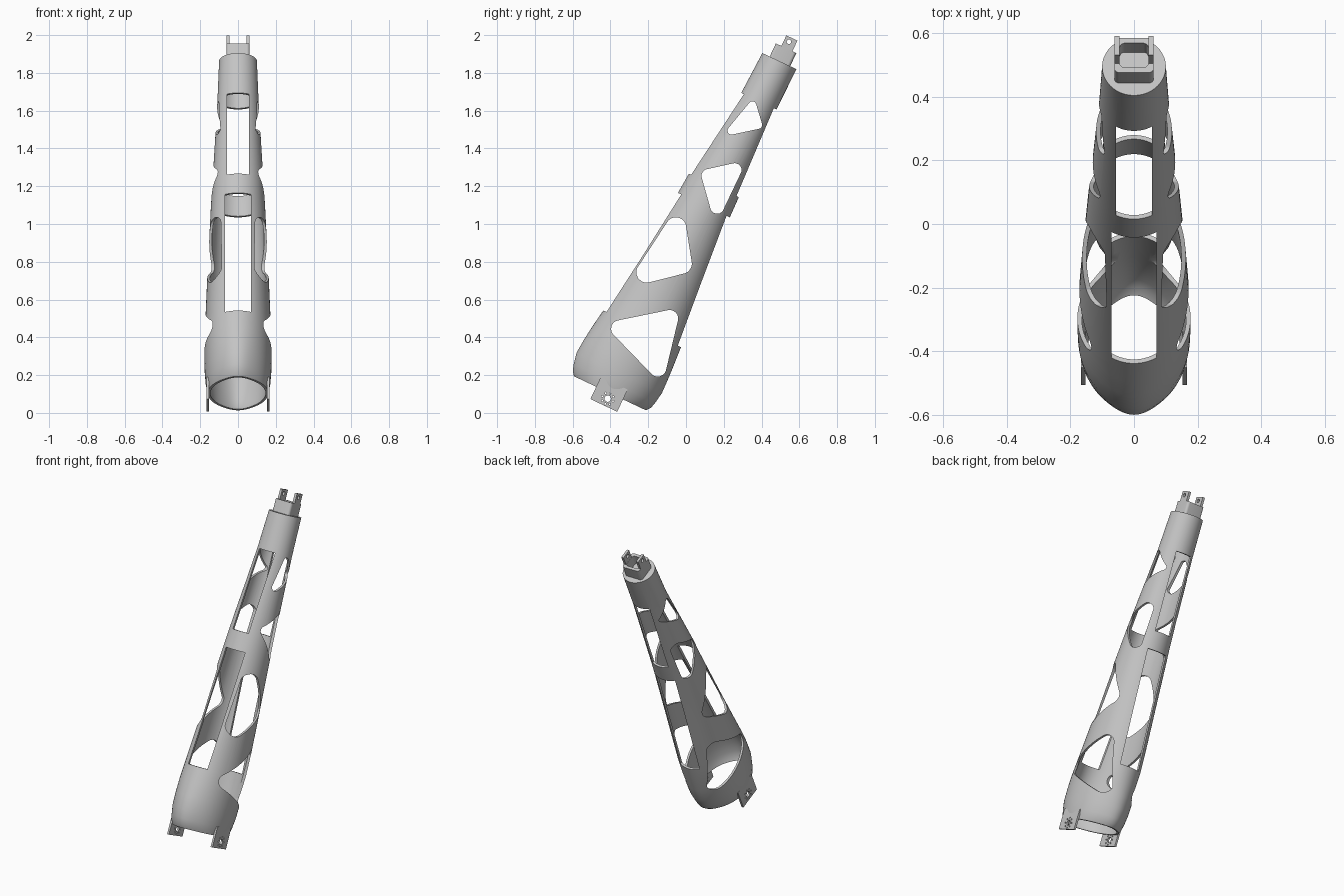
import bpy, bmesh, math
from mathutils import Vector, Matrix

cube = bpy.data.objects.get("Cube")
if cube:
    bpy.data.objects.remove(cube, do_unlink=True)

# The limb is built upright (x across, y front to back, z along) and then leaned back
LEAN = Matrix.Rotation(-math.asin(0.427), 4, 'X')
UNLEAN = LEAN.inverted()

grey = bpy.data.materials.new("light_grey")
grey.use_nodes = True
grey.diffuse_color = (0.55, 0.55, 0.55, 1)
grey.node_tree.nodes["Principled BSDF"].inputs["Base Color"].default_value = (0.55, 0.55, 0.55, 1)


def make(name, bm):
    bmesh.ops.recalc_face_normals(bm, faces=bm.faces)
    mesh = bpy.data.meshes.new(name)
    bm.to_mesh(mesh)
    bm.free()
    mesh.materials.append(grey)
    ob = bpy.data.objects.new(name, mesh)
    bpy.context.scene.collection.objects.link(ob)
    return ob


def prism(name, outline, axis, lo, hi):
    """Extrude a 2D outline along x (outline is y, z) or z (outline is x, y)."""
    bm = bmesh.new()
    place = (lambda p, h: (h, p[0], p[1])) if axis == 'x' else (lambda p, h: (p[0], p[1], h))
    face = bm.faces.new([bm.verts.new(place(p, lo)) for p in outline])
    out = bmesh.ops.extrude_face_region(bm, geom=[face])
    step = Vector(place((0, 0), hi - lo))
    bmesh.ops.translate(bm, vec=step, verts=[v for v in out["geom"] if isinstance(v, bmesh.types.BMVert)])
    return make(name, bm)


def rounded(corners, r, steps=10):
    """Round the corners of a convex polygon with true arcs."""
    pts, n = [], len(corners)
    for i in range(n):
        p = Vector(corners[i])
        a = (Vector(corners[i - 1]) - p).normalized()
        b = (Vector(corners[(i + 1) % n]) - p).normalized()
        half = a.angle(b) / 2
        mid = p + (a + b).normalized() * r / math.sin(half)
        start = p + a * r / math.tan(half) - mid
        end = p + b * r / math.tan(half) - mid
        for k in range(steps + 1):
            f = k / steps
            pts.append(mid + (start * (1 - f) + end * f).normalized() * r)
    return pts


def rect(x0, x1, y0, y1):
    return [(x0, y0), (x1, y0), (x1, y1), (x0, y1)]


def circle(cx, cy, r, n=24):
    return [(cx + r * math.cos(math.tau * i / n), cy + r * math.sin(math.tau * i / n)) for i in range(n)]


def cut(ob, cutters):
    for c in cutters:
        c.hide_render = True
        mod = ob.modifiers.new("cut", 'BOOLEAN')
        mod.operation, mod.solver, mod.object = 'DIFFERENCE', 'EXACT', c
    bpy.context.view_layer.update()
    deps = bpy.context.evaluated_depsgraph_get()
    mesh = bpy.data.meshes.new_from_object(ob.evaluated_get(deps))
    ob.modifiers.clear()
    ob.data = mesh
    for c in cutters:
        bpy.data.objects.remove(c, do_unlink=True)


def finish(ob, smooth=True):
    ob.data.transform(LEAN)
    if smooth:
        bpy.ops.object.select_all(action='DESELECT')
        ob.select_set(True)
        bpy.context.view_layer.objects.active = ob
        bpy.ops.object.shade_smooth_by_angle(angle=math.radians(35))


# Hollow tapering shell: height, centre, depth radius, width radius, ridge
PROFILE = [
    (-0.078, -0.408, 0.195, 0.160, 0.016),
    (-0.055, -0.408, 0.213, 0.165, 0.016),
    (-0.02, -0.409, 0.224, 0.171, 0.015),
    (0.04, -0.410, 0.238, 0.176, 0.012),
    (0.12, -0.408, 0.239, 0.178, 0.007),
    (0.20, -0.405, 0.236, 0.178, 0.003),
    (0.30, -0.400, 0.228, 0.175, 0),
    (0.65, -0.392, 0.190, 0.161, 0),
    (1.035, -0.384, 0.152, 0.143, 0),
    (1.152, -0.381, 0.146, 0.136, 0),
    (1.655, -0.356, 0.103, 0.109, 0),
    (1.895, -0.348, 0.100, 0.100, 0)]
WALL, SEG = 0.014, 96


def ring(bm, row, inset, z):
    _, c, ry, rx, ridge = row
    verts = []
    for i in range(SEG):
        a = math.tau * i / SEG
        depth = ry - inset + ridge * abs(math.cos(a)) ** 10
        verts.append(bm.verts.new(((rx - inset) * math.sin(a), c + depth * math.cos(a), z)))
    return verts


bm = bmesh.new()
loops = [ring(bm, p, WALL, p[0] - (0.02 if p is PROFILE[-1] else 0)) for p in reversed(PROFILE)]
loops += [ring(bm, p, 0, p[0]) for p in PROFILE]
for low, high in zip(loops, loops[1:]):
    for i in range(SEG):
        j = (i + 1) % SEG
        bm.faces.new((low[i], low[j], high[j], high[i]))
bm.faces.new(loops[0])
bm.faces.new(loops[-1])
shell = make("tapered_shell", bm)

# Rounded triangular side windows, given as world y, z corners and corner radius
WINDOWS = [
    ([(-0.441, 0.473), (-0.125, 0.147), (-0.026, 0.558)], 0.045),
    ([(-0.33, 0.657), (0.038, 0.75), (-0.022, 1.129)], 0.054),
    ([(0.073, 1.282), (0.156, 0.988), (0.322, 1.337)], 0.036),
    ([(0.186, 1.461), (0.409, 1.509), (0.36, 1.672)], 0.021)]
cutters = []
for corners, r in WINDOWS:
    local = [(UNLEAN @ Vector((0, y, z))).yz for y, z in corners]
    cutters.append(prism("window_cutter", rounded(local, r), 'x', -0.4, 0.4))
# Long slots through front and back
for half, z0, z1 in [(0.07, 0.303, 1.035), (0.057, 1.152, 1.657)]:
    cutters.append(prism("slot_cutter", rect(-half, half, -1, 0.2), 'z', z0, z1))
cut(shell, cutters)
finish(shell)

# Socket on the top end, open upward
socket = prism("top_socket", rounded(rect(-0.062, 0.062, -0.405, -0.285), 0.015, 4), 'z', 1.885, 1.972)
cut(socket, [prism("pocket_cutter", rounded(rect(-0.045, 0.045, -0.387, -0.303), 0.015, 4), 'z', 1.905, 2.1)])
finish(socket)

for side, s in (("left", 1), ("right", -1)):
    # Drilled prongs above the socket
    x0, x1 = sorted((s * 0.046, s * 0.062))
    prong = prism(side + "_prong", rect(-0.373, -0.308, 1.95, 2.034), 'x', x0, x1)
    cut(prong, [prism("pin_cutter", circle(-0.346, 2.009, 0.012), 'x', -1, 1)])
    finish(prong)

    # Mounting tabs at the bottom with a bore and a ring of bolt holes
    x0, x1 = sorted((s * 0.153, s * 0.166))
    tab = prism(side + "_mount_tab", rect(-0.489, -0.332, -0.150, -0.02), 'x', x0, x1)
    holes = [prism("bore_cutter", circle(-0.407, -0.109, 0.017), 'x', -1, 1)]
    for cy, cz in circle(-0.407, -0.109, 0.031, 8):
        holes.append(prism("bolt_cutter", circle(cy, cz, 0.005, 10), 'x', -1, 1))
    cut(tab, holes)
    finish(tab)
